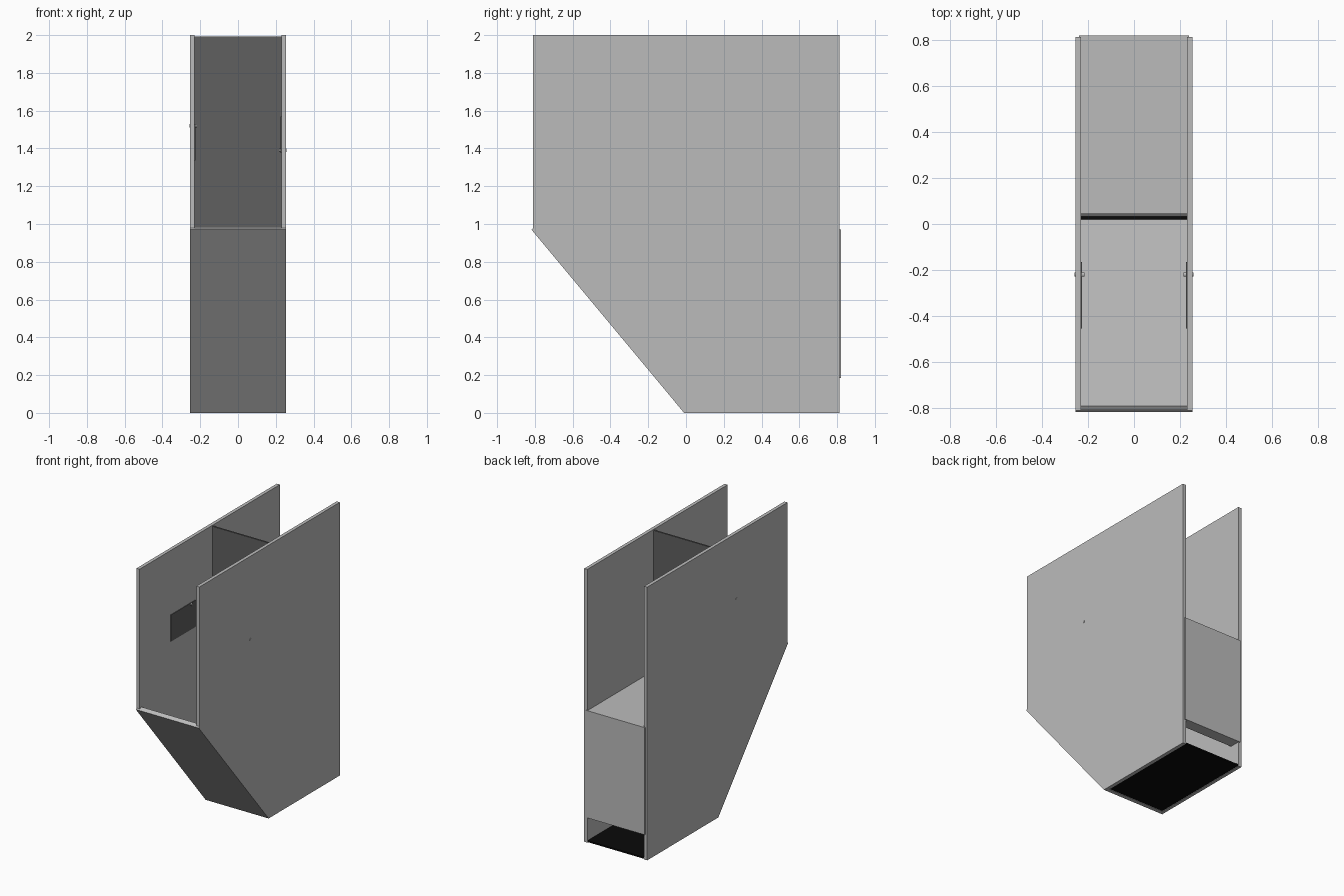
import bpy, bmesh, math
from mathutils import Matrix

if "Cube" in bpy.data.objects:
    bpy.data.objects.remove(bpy.data.objects["Cube"])


def material(name, v):
    m = bpy.data.materials.new(name)
    m.diffuse_color = (v, v, v, 1)
    m.use_nodes = True
    m.node_tree.nodes["Principled BSDF"].inputs["Base Color"].default_value = m.diffuse_color
    return m


GREY = material("light_grey", 0.5)
DARK = material("dark_grey", 0.115)
BLACK = material("black", 0.003)


def prism(name, profile, x0, x1, mat):
    """Extrude a (y, z) outline from x0 to x1."""
    bm = bmesh.new()
    face = bm.faces.new([bm.verts.new((x0, y, z)) for y, z in profile])
    ext = bmesh.ops.extrude_face_region(bm, geom=[face])["geom"]
    bmesh.ops.translate(bm, vec=(x1 - x0, 0, 0),
                        verts=[g for g in ext if isinstance(g, bmesh.types.BMVert)])
    bmesh.ops.recalc_face_normals(bm, faces=bm.faces)
    return finish(name, bm, mat)


def finish(name, bm, mat):
    me = bpy.data.meshes.new(name)
    bm.to_mesh(me)
    bm.free()
    me.materials.append(mat)
    ob = bpy.data.objects.new(name, me)
    bpy.context.collection.objects.link(ob)
    return ob


def board(name, x, y, z, mat):
    return prism(name, [(y[0], z[0]), (y[1], z[0]), (y[1], z[1]), (y[0], z[1])], x[0], x[1], mat)


IN, OUT = 0.23, 0.255   # inner and outer faces of the side walls

# Side walls with the sloped lower front
side = [(-0.81, 2), (-0.81, 0.972), (-0.002, 0), (0.813, 0), (0.813, 2)]
for name, s in (("left_wall", -1), ("right_wall", 1)):
    prism(name, side, s * IN, s * OUT, GREY)

# Sloped front: a board between the walls and a thin skin across them
prism("slope_board", [(-0.81, 0.972), (-0.79, 0.985), (0.02, 0.012), (0.02, 0), (-0.002, 0)],
      -IN, IN, GREY)
prism("slope_skin", [(-0.818, 0.97), (-0.81, 0.978), (-0.002, 0.004), (-0.002, 0), (-0.01, 0)],
      -OUT, OUT, GREY)

# Floor, middle partition, shelf
board("floor", (-IN, IN), (0.02, 0.81), (0.003, 0.014), BLACK)
board("partition", (-IN, IN), (0.033, 0.045), (0.014, 1.992), DARK)
board("shelf", (-IN, IN), (0.045, 0.812), (0.945, 0.966), GREY)

# Back panel above the low opening, with its inner ledge
board("back_panel", (-0.24, 0.24), (0.8135, 0.82), (0.185, 0.97), GREY)
board("back_panel_core", (-IN, IN), (0.795, 0.8135), (0.185, 0.945), GREY)
board("back_ledge", (-IN, IN), (0.735, 0.795), (0.185, 0.2), GREY)

# Dark plates on the inner walls and the pins through the walls
for name, s, z0, pin_z in (("left", -1, 1.335, 1.52), ("right", 1, 1.375, 1.39)):
    board(name + "_inner_plate", (s * 0.2295, s * 0.225), (-0.455, -0.165), (z0, z0 + 0.195), DARK)
    bm = bmesh.new()
    bmesh.ops.create_cone(bm, cap_ends=True, segments=16, radius1=0.009, radius2=0.009, depth=0.042,
                          matrix=Matrix.Translation((s * 0.237, -0.22, pin_z))
                          @ Matrix.Rotation(math.pi / 2, 4, 'Y'))
    finish(name + "_pin", bm, GREY)
